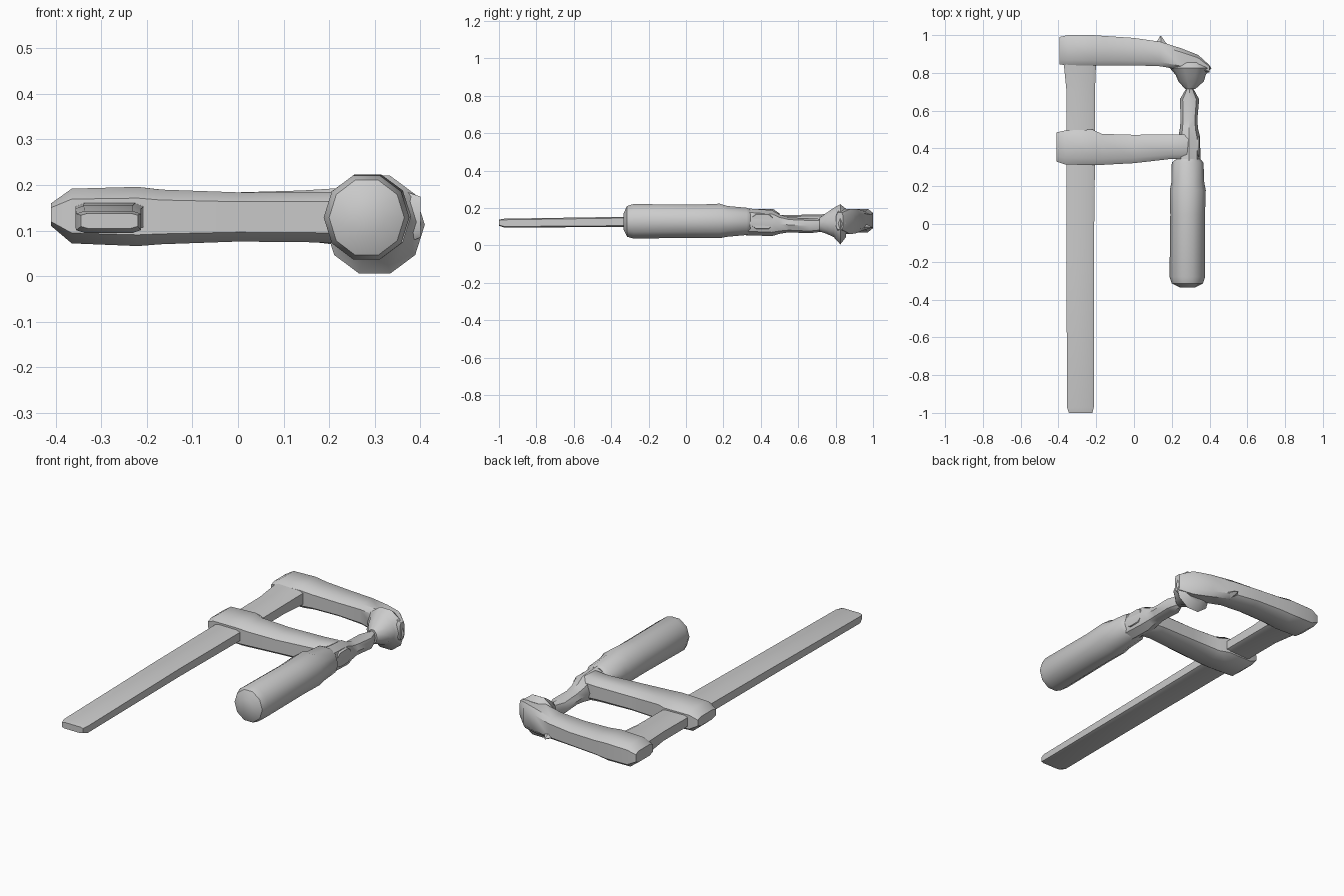
import bpy, bmesh, math


def chamfered(c):
    """Unit rectangle outline (-1..1) with corners cut by c."""
    k = 1 - c
    return [(1, -k), (1, k), (k, 1), (-k, 1), (-1, k), (-1, -k), (-k, -1), (k, -1)]


def ring(n):
    """Unit n-sided round outline."""
    return [(math.cos(2 * math.pi * i / n), math.sin(2 * math.pi * i / n)) for i in range(n)]


def loft(name, outline, axis, sections, angle=40):
    """Skin an outline through sections (t, a_min, a_max, z_min, z_max) along x or y."""
    bm = bmesh.new()
    loops = []
    for t, a0, a1, z0, z1 in sections:
        loop = []
        for u, v in outline:
            a = (a0 + a1) / 2 + u * (a1 - a0) / 2
            z = (z0 + z1) / 2 + v * (z1 - z0) / 2
            loop.append(bm.verts.new((t, a, z) if axis == 'x' else (a, t, z)))
        loops.append(loop)
    n = len(outline)
    for p, q in zip(loops, loops[1:]):
        for i in range(n):
            j = (i + 1) % n
            bm.faces.new((p[i], p[j], q[j], q[i]))
    bm.faces.new(loops[0])
    bm.faces.new(loops[-1])
    bmesh.ops.recalc_face_normals(bm, faces=bm.faces)
    mesh = bpy.data.meshes.new(name)
    bm.to_mesh(mesh)
    bm.free()
    ob = bpy.data.objects.new(name, mesh)
    bpy.context.collection.objects.link(ob)
    bpy.ops.object.select_all(action='DESELECT')
    ob.select_set(True)
    bpy.context.view_layer.objects.active = ob
    bpy.ops.object.shade_smooth_by_angle(angle=math.radians(angle))
    return ob


# Long flat rail
loft("rail", chamfered(0.25), 'y', [
    (-1.0, -0.345, -0.22, 0.105, 0.138),
    (-0.97, -0.355, -0.213, 0.095, 0.143),
    (-0.2, -0.357, -0.213, 0.1, 0.155),
    (0.3, -0.357, -0.207, 0.1, 0.16),
    (0.7, -0.357, -0.207, 0.1, 0.165),
    (0.88, -0.375, -0.2, 0.09, 0.175)])

# Fixed jaw, tapering towards the pad
loft("fixed_jaw", chamfered(0.35), 'x', [
    (-0.395, 0.845, 0.99, 0.105, 0.165),
    (-0.35, 0.84, 1.0, 0.072, 0.192),
    (-0.22, 0.838, 1.0, 0.07, 0.196),
    (-0.15, 0.84, 0.995, 0.078, 0.188),
    (0.0, 0.84, 0.985, 0.082, 0.184),
    (0.14, 0.835, 0.965, 0.078, 0.188),
    (0.25, 0.815, 0.93, 0.065, 0.195),
    (0.34, 0.805, 0.895, 0.06, 0.195),
    (0.4, 0.803, 0.84, 0.085, 0.175)])

# Small spur on the back of the fixed jaw
loft("spur", ring(4), 'y', [
    (0.93, 0.1, 0.19, 0.075, 0.125),
    (0.995, 0.138, 0.144, 0.095, 0.101)])

# Sliding jaw around the rail
loft("sliding_jaw", chamfered(0.38), 'x', [
    (-0.41, 0.33, 0.485, 0.11, 0.16),
    (-0.365, 0.315, 0.495, 0.072, 0.192),
    (-0.22, 0.312, 0.5, 0.066, 0.196),
    (-0.17, 0.313, 0.477, 0.07, 0.19),
    (0.0, 0.322, 0.472, 0.076, 0.184),
    (0.2, 0.345, 0.475, 0.074, 0.185),
    (0.28, 0.345, 0.475, 0.066, 0.19),
    (0.345, 0.355, 0.46, 0.09, 0.165)])

# Conical pressure pad
loft("pad", ring(10), 'y', [
    (0.855, 0.225, 0.385, 0.04, 0.2),
    (0.825, 0.19, 0.41, 0.0, 0.226),
    (0.79, 0.22, 0.38, 0.04, 0.205),
    (0.755, 0.235, 0.37, 0.058, 0.18),
    (0.715, 0.27, 0.325, 0.072, 0.15)])

# Screw spindle
loft("spindle", ring(8), 'y', [
    (0.75, 0.275, 0.315, 0.085, 0.14),
    (0.715, 0.275, 0.315, 0.072, 0.142),
    (0.66, 0.243, 0.345, 0.065, 0.145),
    (0.55, 0.247, 0.335, 0.07, 0.15),
    (0.5, 0.242, 0.34, 0.062, 0.165),
    (0.46, 0.235, 0.35, 0.05, 0.188),
    (0.3, 0.23, 0.352, 0.055, 0.2)])

# Round grip
loft("handle", ring(10), 'y', [
    (0.345, 0.225, 0.35, 0.062, 0.195),
    (0.325, 0.2, 0.368, 0.052, 0.205),
    (0.22, 0.198, 0.372, 0.042, 0.215),
    (0.18, 0.19, 0.38, 0.034, 0.228),
    (0.05, 0.192, 0.376, 0.036, 0.222),
    (-0.28, 0.188, 0.376, 0.032, 0.226),
    (-0.315, 0.2, 0.365, 0.042, 0.215),
    (-0.335, 0.24, 0.325, 0.085, 0.172)])
